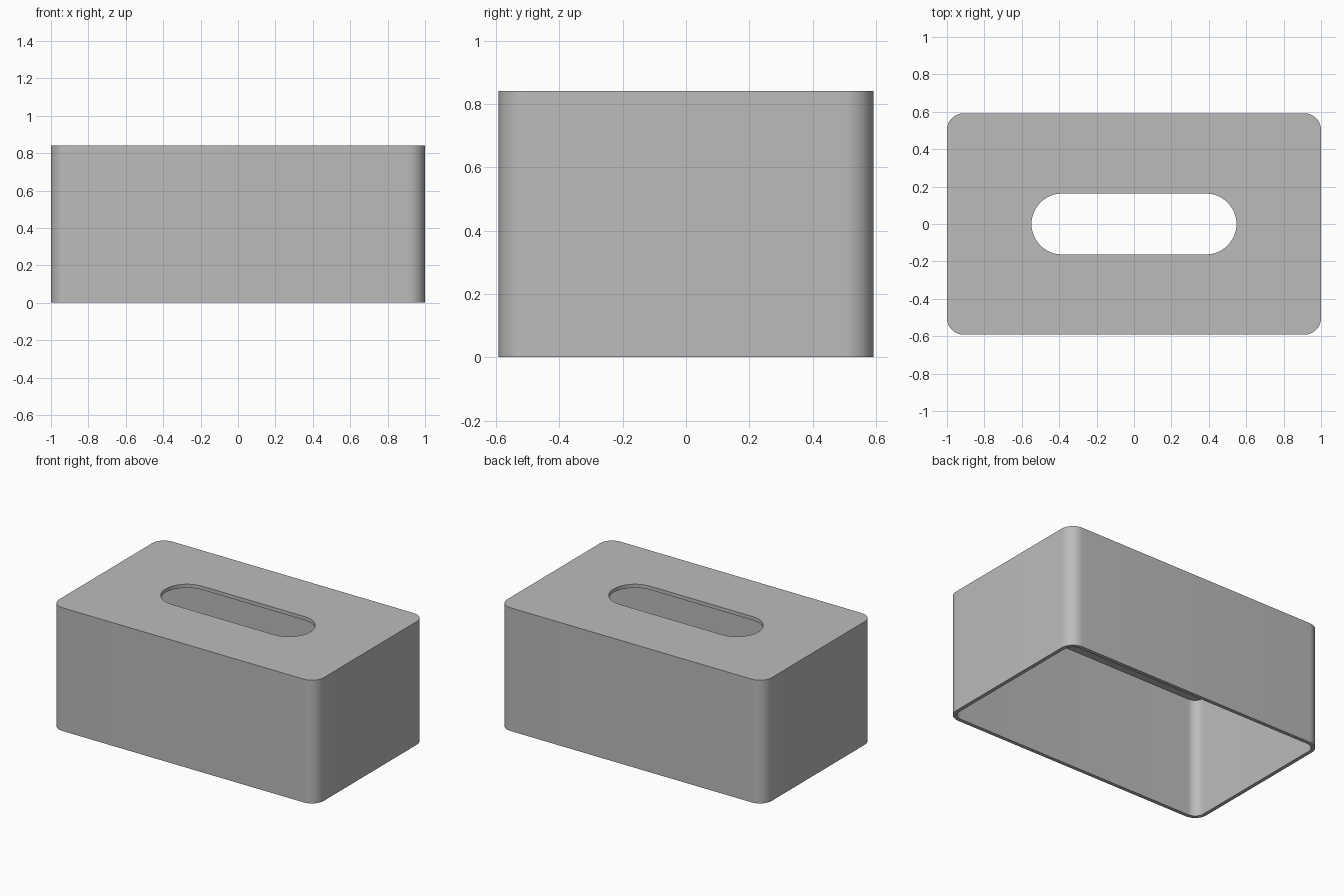
import bpy, bmesh, math

cube = bpy.data.objects.get("Cube")
if cube:
    bpy.data.objects.remove(cube, do_unlink=True)

HALF_X, HALF_Y, HEIGHT = 1.0, 0.592, 0.842
CORNER, WALL = 0.09, 0.025
SLOT_X, SLOT_Y = 0.548, 0.163
STEPS = 12

# Single grey material
grey = bpy.data.materials.new("plain_grey")
grey.use_nodes = True
colour = (0.5, 0.5, 0.5, 1)
grey.diffuse_color = colour
grey.node_tree.nodes["Principled BSDF"].inputs["Base Color"].default_value = colour


def rounded_ring(bm, hx, hy, radius, z):
    """Counter-clockwise rounded rectangle, the same vertex count for any size."""
    ring = []
    for i, (sx, sy) in enumerate([(1, 1), (-1, 1), (-1, -1), (1, -1)]):
        for k in range(STEPS + 1):
            a = math.pi / 2 * (i + k / STEPS)
            ring.append(bm.verts.new((sx * (hx - radius) + radius * math.cos(a),
                                      sy * (hy - radius) + radius * math.sin(a), z)))
    return ring


# Cover: closed cross-section running slot, top, outside, rim, inside, ceiling
bm = bmesh.new()
slot = (SLOT_X, SLOT_Y, SLOT_Y)
outer = (HALF_X, HALF_Y, CORNER)
inner = (HALF_X - WALL, HALF_Y - WALL, CORNER - WALL)
sections = [(slot, HEIGHT), (outer, HEIGHT), (outer, 0),
            (inner, 0), (inner, HEIGHT - WALL), (slot, HEIGHT - WALL)]
rings = [rounded_ring(bm, *shape, z) for shape, z in sections]
for a, b in zip(rings, rings[1:] + rings[:1]):
    for i in range(len(a)):
        j = (i + 1) % len(a)
        bm.faces.new((a[i], b[i], b[j], a[j]))
bmesh.ops.remove_doubles(bm, verts=bm.verts, dist=1e-5)
bmesh.ops.recalc_face_normals(bm, faces=bm.faces)

mesh = bpy.data.meshes.new("box_cover")
bm.to_mesh(mesh)
bm.free()
mesh.materials.append(grey)
cover = bpy.data.objects.new("box_cover", mesh)
bpy.context.collection.objects.link(cover)

# Smooth corners, crisp rims
bpy.ops.object.select_all(action='DESELECT')
cover.select_set(True)
bpy.context.view_layer.objects.active = cover
bpy.ops.object.shade_smooth_by_angle(angle=math.radians(30))
